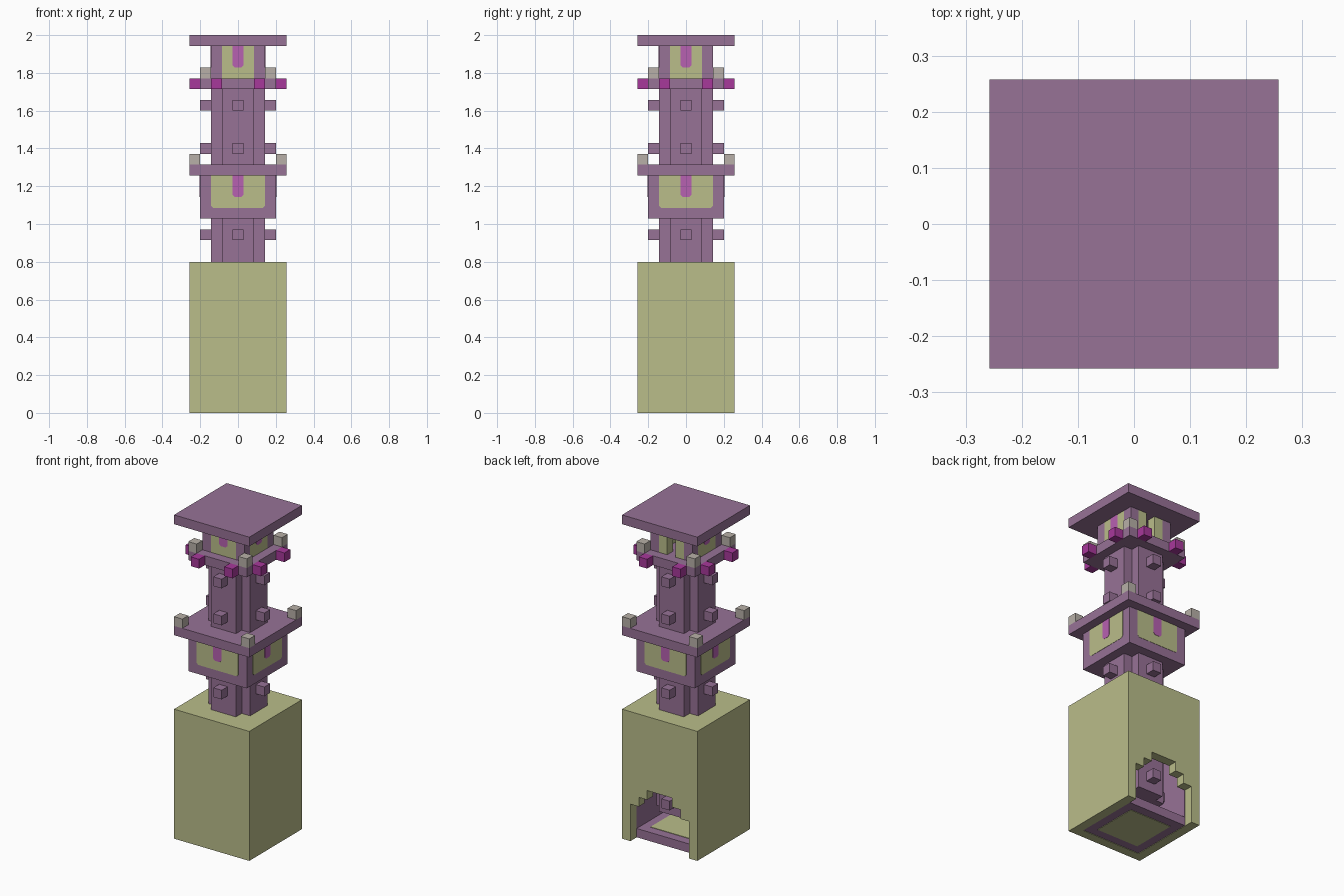
import bpy, bmesh
from mathutils import Matrix
from math import pi

if "Cube" in bpy.data.objects:
    bpy.data.objects.remove(bpy.data.objects["Cube"], do_unlink=True)

U = 2 / 35  # one building block


def material(name, r, g, b):
    m = bpy.data.materials.new(name)
    m.use_nodes = True
    m.diffuse_color = (r, g, b, 1)
    m.node_tree.nodes["Principled BSDF"].inputs["Base Color"].default_value = (r, g, b, 1)
    return m


purple = material("dusty purple", 0.31, 0.168, 0.305)
cream = material("pale stone", 0.491, 0.509, 0.254)
magenta = material("magenta", 0.386, 0.04, 0.328)
pink = material("pink glass", 0.474, 0.12, 0.44)
grey = material("warm grey", 0.479, 0.434, 0.392)


def prism(name, mat, outline, start, end, upright=False, turn=0):
    """Extrude an outline along z, or along y when upright (outline in x, z)."""
    bm = bmesh.new()
    place = (lambda a, b, h: (a, h, b)) if upright else (lambda a, b, h: (a, b, h))
    low = [bm.verts.new(place(a, b, start)) for a, b in outline]
    high = [bm.verts.new(place(a, b, end)) for a, b in outline]
    bm.faces.new(low)
    bm.faces.new(high)
    n = len(outline)
    for i in range(n):
        j = (i + 1) % n
        bm.faces.new((low[i], low[j], high[j], high[i]))
    bmesh.ops.recalc_face_normals(bm, faces=bm.faces)
    bm.transform(Matrix.Rotation(turn * pi / 2, 4, "Z") @ Matrix.Scale(U, 4))
    mesh = bpy.data.meshes.new(name)
    bm.to_mesh(mesh)
    bm.free()
    mesh.materials.append(mat)
    ob = bpy.data.objects.new(name, mesh)
    bpy.context.collection.objects.link(ob)
    return ob


def box(name, mat, x0, x1, y0, y1, z0, z1, turn=0):
    return prism(name, mat, [(x0, y0), (x1, y0), (x1, y1), (x0, y1)], z0, z1, turn=turn)


def slab(name, mat, half, z0, z1):
    return box(name, mat, -half, half, -half, half, z0, z1)


def shaft(name, z0, z1):
    quarter = [(2.5, -1.5), (2.5, 1.5), (1.5, 1.5)]
    outline = []
    for _ in range(4):
        outline += quarter
        quarter = [(-y, x) for x, y in quarter]
    return prism(name, purple, outline, z0, z1)


def plate(name, mat, half, z0, z1, face, thick, turn):
    """Thin wall panel with clipped lower corners."""
    c = 0.2
    outline = [(-half, z0 + c), (-half + c, z0), (half - c, z0), (half, z0 + c), (half, z1), (-half, z1)]
    return prism(name, mat, outline, -face - thick, -face + 0.02, True, turn)


# Hollow base with a stepped archway at the back
arch = [(3.5, 0), (3.5, 4), (2.5, 4), (2.5, 5), (1.5, 5), (1.5, 6)]
wall = [(4.5, 14), (4.5, 0)] + arch + [(-x, z) for x, z in reversed(arch)] + [(-4.5, 0), (-4.5, 14)]
prism("base_back_wall", cream, wall, 3.5, 4.5, True)
box("base_front_wall", cream, -4.5, 4.5, -4.5, -3.5, 0, 14)
for s, side in ((1, "left"), (-1, "right")):
    box("base_wall_" + side, cream, *sorted((3.5 * s, 4.5 * s)), -3.5, 3.5, 0, 14)
    box("inner_lining_" + side, purple, *sorted((3.45 * s, 3.5 * s)), -3.5, 3.5, 1, 13)
box("inner_lining_front", purple, -3.45, 3.45, -3.5, -3.45, 1, 13)
slab("base_roof", cream, 3.5, 13, 14)
slab("floor_border", purple, 3.5, 0.05, 1)
slab("floor_centre", cream, 2.5, 0, 1.05)

# Shaft sections and their knobs
shaft("inner_shaft", 3, 13)
shaft("lower_shaft", 14, 18)
shaft("upper_shaft", 23, 30)
for turn in range(4):
    for z in (4, 16, 24, 28):
        box("shaft_knob", purple, -0.5, 0.5, -3.5, -2.5, z, z + 1, turn)

# Middle room with windows and a ledge
slab("middle_room", purple, 3.5, 18, 22)
slab("middle_ledge", purple, 4.5, 22, 23)
for turn in range(4):
    plate("middle_panel", cream, 2.5, 19, 22, 3.5, 0.03, turn)
    plate("middle_window", pink, 0.5, 20, 22, 3.5, 0.06, turn)
    box("ledge_post", grey, 3.5, 4.5, -4.5, -3.5, 23, 24, turn)

# Balcony with brackets and corner posts
slab("balcony", purple, 3.5, 30, 31)
for turn in range(4):
    for x in (-2, 2):
        box("balcony_bracket", magenta, x - 0.5, x + 0.5, -4.5, -3.5, 30, 31, turn)
    box("balcony_post", grey, 2.5, 3.5, -3.5, -2.5, 31, 32, turn)

# Top room with a narrow doorway at the back
for turn in range(4):
    box("top_pillar", purple, 1.5, 2.5, -2.5, -1.5, 31, 34, turn)
    if turn == 2:
        for x in (-1.5, 0.5):
            box("top_door_wall", cream, x, x + 1, -2.5, -1.5, 31, 34, turn)
    else:
        box("top_wall", cream, -1.5, 1.5, -2.5, -1.5, 31, 34, turn)
        plate("top_window", pink, 0.5, 32, 34, 2.5, 0.04, turn)

# Roof
slab("roof", purple, 4.5, 34, 35)
